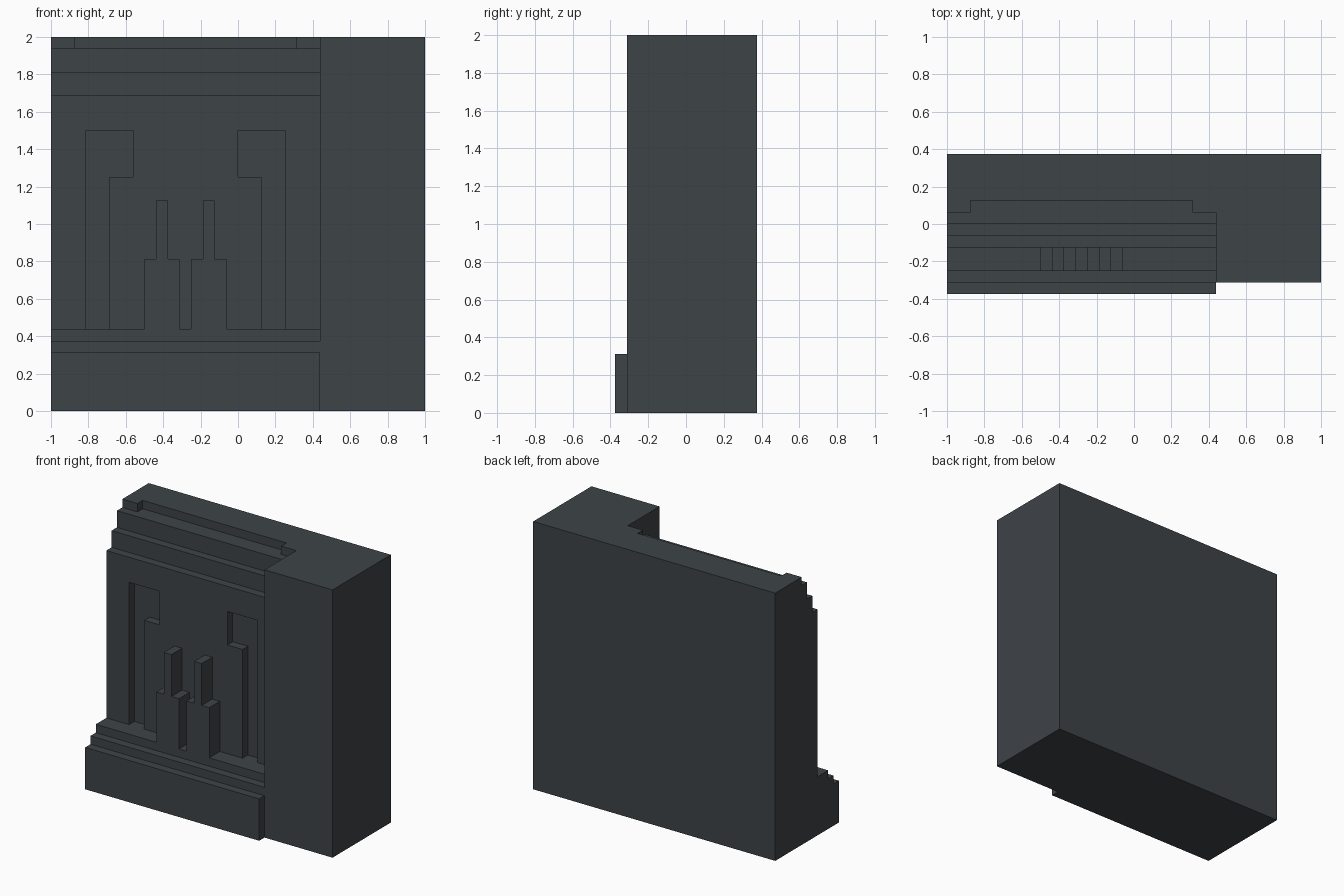
import bpy
import bmesh
from mathutils import Vector

cube = bpy.data.objects.get("Cube")
if cube:
    bpy.data.objects.remove(cube, do_unlink=True)

U = 1 / 16  # every step of the model is a multiple of this

slate = bpy.data.materials.new("dark slate")
slate.use_nodes = True
colour = (0.048, 0.057, 0.064, 1)
slate.diffuse_color = colour
slate.node_tree.nodes["Principled BSDF"].inputs["Base Color"].default_value = colour


def extrude(name, outline, axis, start, end):
    """Extrude a 2D outline (in units of U) along one axis from start to end."""
    def place(a, b, depth):
        coords = [a, b]
        coords.insert(axis, depth)
        return Vector(coords) * U

    bm = bmesh.new()
    face = bm.faces.new([bm.verts.new(place(a, b, start)) for a, b in outline])
    result = bmesh.ops.extrude_face_region(bm, geom=[face], use_keep_orig=True)
    moved = [v for v in result["geom"] if isinstance(v, bmesh.types.BMVert)]
    bmesh.ops.translate(bm, verts=moved, vec=place(0, 0, end - start))
    bmesh.ops.recalc_face_normals(bm, faces=bm.faces)
    mesh = bpy.data.meshes.new(name)
    bm.to_mesh(mesh)
    bm.free()
    mesh.materials.append(slate)
    obj = bpy.data.objects.new(name, mesh)
    bpy.context.collection.objects.link(obj)
    return obj


X, Y, Z = 0, 1, 2
LEFT, RIGHT = -16, 7  # extent of the stepped front in x

# Back slab and side pier: one L-shaped plan, full height
extrude("back_slab_and_pier",
        [(LEFT, 2), (RIGHT, 2), (RIGHT, -5), (16, -5), (16, 6), (LEFT, 6)], Z, 0, 32)

# Stepped wall: plinth steps below, cornice steps above
extrude("stepped_wall",
        [(2, 0), (-6, 0), (-6, 5), (-5, 5), (-5, 6), (-4, 6), (-4, 7), (-1, 7),
         (-1, 29), (0, 29), (0, 31), (2, 31)], X, LEFT, RIGHT)

# Front panel with two hooked niches open at the bottom
extrude("niche_panel",
        [(LEFT, 7), (-13, 7), (-13, 24), (-9, 24), (-9, 20), (-11, 20), (-11, 7),
         (2, 7), (2, 20), (0, 20), (0, 24), (4, 24), (4, 7), (RIGHT, 7),
         (RIGHT, 27), (LEFT, 27)], Y, -2, -1)

# Two raised pillars, each a wide foot with a narrow post
for side, x in (("right", -8), ("left", -4)):
    extrude(side + "_pillar",
            [(x, 7), (x + 3, 7), (x + 3, 13), (x + 2, 13), (x + 2, 18),
             (x + 1, 18), (x + 1, 13), (x, 13)], Y, -4, -2)

# Small end blocks on the top ledge
for side, x0, x1 in (("right", LEFT, -14), ("left", 5, RIGHT)):
    extrude(side + "_top_end_block", [(x0, 31), (x1, 31), (x1, 32), (x0, 32)], Y, 1, 2)
